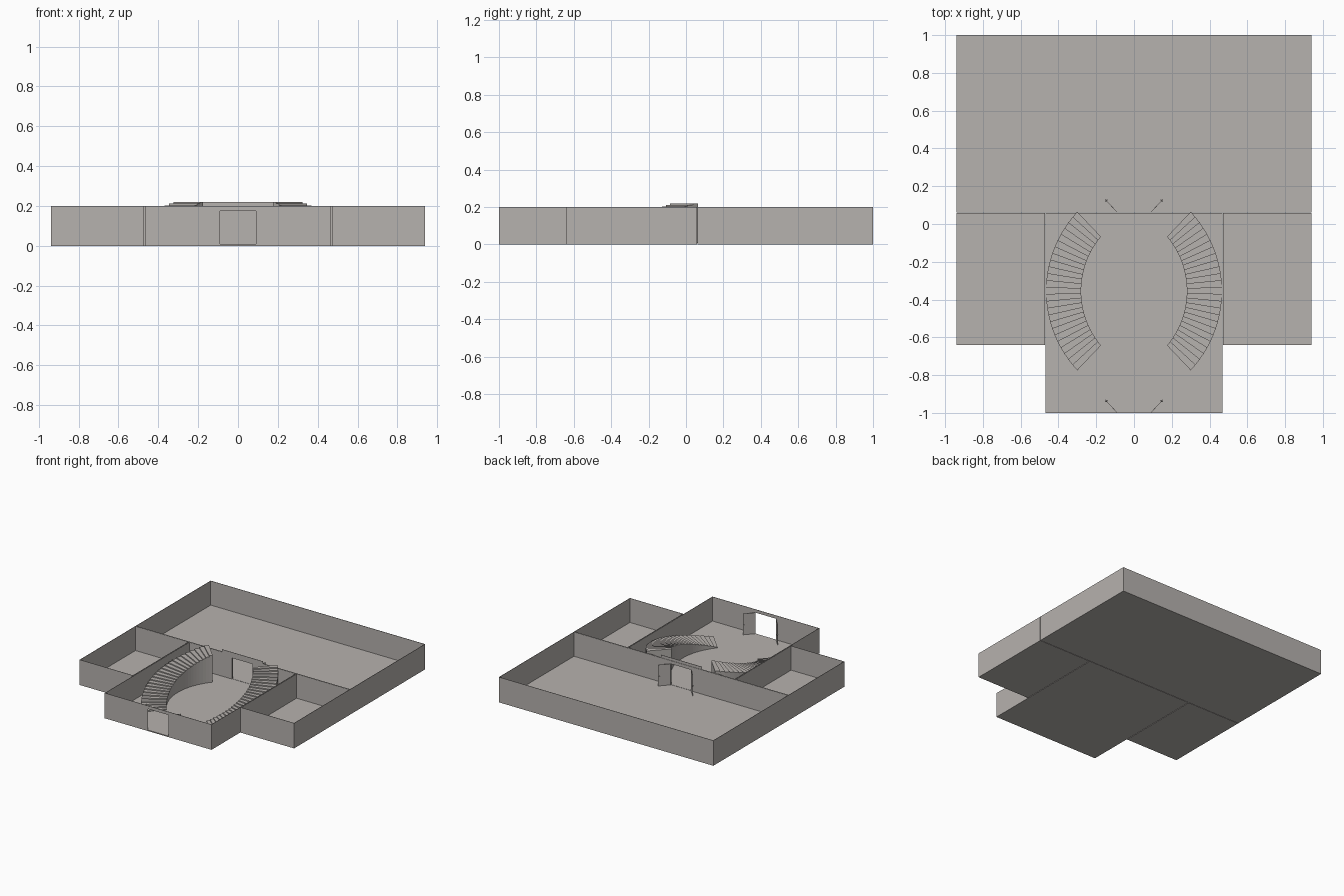
import bpy, bmesh, math
from mathutils import Matrix, Vector

if "Cube" in bpy.data.objects:
    bpy.data.objects.remove(bpy.data.objects["Cube"])

H, T, FLOOR = 0.2, 0.003, 0.008          # wall height, wall thickness, floor thickness
DOOR_W, DOOR_TOP = 0.09, 0.175           # half door width, door head height

mat = bpy.data.materials.new("warm_grey")
mat.diffuse_color = (0.47, 0.445, 0.425, 1)
mat.use_nodes = True
mat.node_tree.nodes["Principled BSDF"].inputs["Base Color"].default_value = mat.diffuse_color


def finish(bm, name):
    bmesh.ops.recalc_face_normals(bm, faces=bm.faces)
    me = bpy.data.meshes.new(name)
    bm.to_mesh(me)
    bm.free()
    me.materials.append(mat)
    ob = bpy.data.objects.new(name, me)
    bpy.context.collection.objects.link(ob)
    return ob


def add_box(bm, lo, hi, m=Matrix()):
    lo, hi = Vector(lo), Vector(hi)
    size = hi - lo
    bmesh.ops.create_cube(bm, size=1, matrix=m @ Matrix.Translation((lo + hi) / 2)
                          @ Matrix.Diagonal((*size, 1)))


def wall_x(bm, x0, x1, y0, door):
    """Wall running along x, optionally with a central doorway."""
    y1 = y0 + T
    if not door:
        add_box(bm, (x0, y0, 0), (x1, y1, H))
        return
    add_box(bm, (x0, y0, 0), (-DOOR_W, y1, H))
    add_box(bm, (DOOR_W, y0, 0), (x1, y1, H))
    add_box(bm, (-DOOR_W, y0, DOOR_TOP), (DOOR_W, y1, H))
    add_box(bm, (-DOOR_W, y0, 0), (DOOR_W, y1, FLOOR))


def room(name, x0, x1, y0, y1, front_door=False, back_door=False):
    bm = bmesh.new()
    add_box(bm, (x0 + T, y0 + T, 0), (x1 - T, y1 - T, FLOOR))
    finish(bm, name + "_floor")
    bm = bmesh.new()
    wall_x(bm, x0, x1, y0, front_door)
    wall_x(bm, x0, x1, y1 - T, back_door)
    add_box(bm, (x0, y0 + T, 0), (x0 + T, y1 - T, H))
    add_box(bm, (x1 - T, y0 + T, 0), (x1, y1 - T, H))
    finish(bm, name + "_walls")


# Four open-topped rooms
room("back_room", -0.94, 0.94, 0.061, 1.0, front_door=True)
room("entrance_hall", -0.468, 0.468, -1.0, 0.058, front_door=True, back_door=True)
room("right_side_room", 0.472, 0.94, -0.64, 0.058)
room("left_side_room", -0.94, -0.472, -0.64, 0.058)


# Double doors standing open, with a knob on both faces
def door_leaf(name, y, side):
    bm = bmesh.new()
    angle = math.radians(47 if side > 0 else 133)
    m = Matrix.Translation((side * DOOR_W, y, 0)) @ Matrix.Rotation(angle, 4, 'Z')
    add_box(bm, (0, -0.0012, FLOOR), (0.092, 0.0012, DOOR_TOP), m)
    for s in (-1, 1):
        bmesh.ops.create_icosphere(bm, subdivisions=1, radius=0.0035,
                                   matrix=m @ Matrix.Translation((0.083, s * 0.004, 0.085)))
    finish(bm, name)


for label, y in (("front", -0.998), ("inner", 0.063)):
    door_leaf(label + "_door_left", y, -1)
    door_leaf(label + "_door_right", y, 1)


# Curved solid staircases rising towards the back of the hall
STEPS, TOP = 25, 0.22


def arc(radius, centre, half_deg, t):
    a = math.radians(half_deg) * (2 * t - 1)
    return radius * math.cos(a) - centre, -0.355 + radius * math.sin(a)


def staircase(name, side):
    bm = bmesh.new()
    # side profile: foot, alternating riser and tread points, then the back edge
    profile = []
    for i in range(STEPS):
        z = FLOOR + (TOP - FLOOR) * (i + 1) / STEPS
        profile.append((i / STEPS, (i + 1) / STEPS, z))
    for t0, t1, z in profile:
        ring = [arc(0.614, 0.148, 43.1, t0), arc(0.614, 0.148, 43.1, t1),
                arc(0.447, 0.167, 40.1, t1), arc(0.447, 0.167, 40.1, t0)]
        low = [bm.verts.new((side * x, y, FLOOR)) for x, y in ring]
        high = [bm.verts.new((side * x, y, z)) for x, y in ring]
        bm.faces.new(low)
        bm.faces.new(high)
        for k in range(4):
            n = (k + 1) % 4
            bm.faces.new((low[k], low[n], high[n], high[k]))
    finish(bm, name)


staircase("right_staircase", 1)
staircase("left_staircase", -1)

# Low upstand on the dividing wall between the stair heads
bm = bmesh.new()
add_box(bm, (-0.18, 0.055, H), (0.18, 0.058, TOP))
finish(bm, "landing_upstand")
